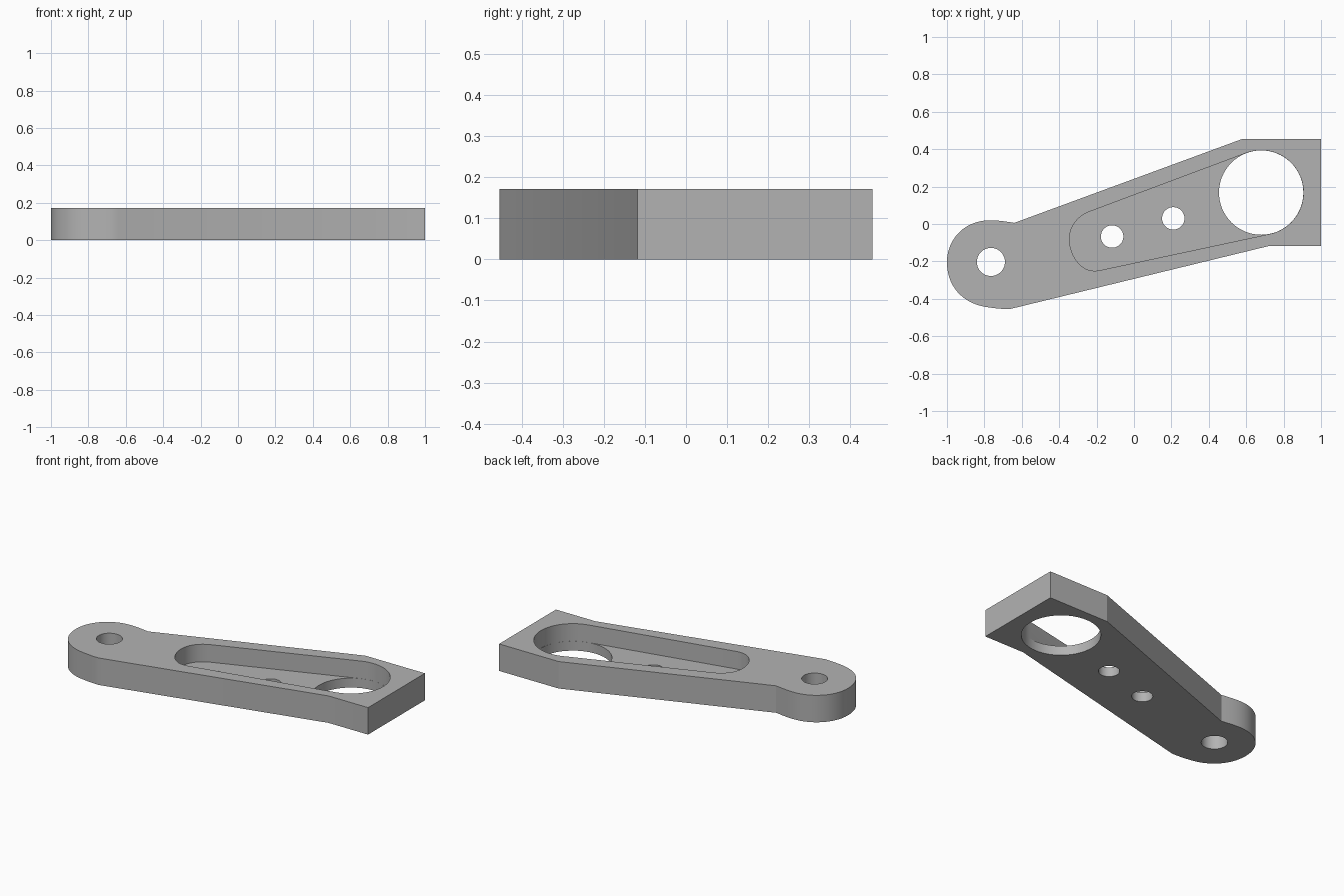
import bpy
import bmesh
import math
from mathutils import Vector
from mathutils.geometry import interpolate_bezier

cube = bpy.data.objects.get("Cube")
if cube:
    bpy.data.objects.remove(cube, do_unlink=True)

HEIGHT = 0.172
FLOOR = 0.06

grey = bpy.data.materials.new("plain_grey")
grey.use_nodes = True
grey.diffuse_color = (0.45, 0.45, 0.45, 1)
grey.node_tree.nodes["Principled BSDF"].inputs["Base Color"].default_value = grey.diffuse_color


def bezier(a, b, c, d, steps=14):
    """Points of one curve segment, without its end point."""
    pts = interpolate_bezier(*(Vector((x, y, 0)) for x, y in (a, b, c, d)), steps + 1)
    return [(p.x, p.y) for p in pts[:-1]]


def arc(cx, cy, r, start, end, steps):
    return [(cx + r * math.cos(math.radians(start + (end - start) * i / steps)),
             cy + r * math.sin(math.radians(start + (end - start) * i / steps)))
            for i in range(steps + 1)]


def prism(name, points, z0, z1):
    """Extrude a flat outline into a closed solid."""
    bm = bmesh.new()
    face = bm.faces.new([bm.verts.new((x, y, z0)) for x, y in points])
    top = bmesh.ops.extrude_face_region(bm, geom=[face])["geom"]
    verts = [v for v in top if isinstance(v, bmesh.types.BMVert)]
    bmesh.ops.translate(bm, verts=verts, vec=(0, 0, z1 - z0))
    bmesh.ops.recalc_face_normals(bm, faces=bm.faces)
    mesh = bpy.data.meshes.new(name)
    bm.to_mesh(mesh)
    bm.free()
    mesh.materials.append(grey)
    obj = bpy.data.objects.new(name, mesh)
    bpy.context.collection.objects.link(obj)
    return obj


# Arm outline: rounded pivot end, tapering sides, square block end
outline = bezier((-0.64, 0.006), (-0.68, 0.012), (-0.72, 0.02), (-0.77, 0.02), 5)
outline += bezier((-0.77, 0.02), (-0.9, 0.02), (-1, -0.075), (-1, -0.205))
outline += bezier((-1, -0.205), (-1, -0.33), (-0.92, -0.42), (-0.8, -0.442))
outline += bezier((-0.8, -0.442), (-0.75, -0.451), (-0.7, -0.455), (-0.665, -0.455), 5)
outline += [(-0.665, -0.455), (-0.64, -0.449), (0.72, -0.118), (1, -0.118),
            (1, 0.455), (0.58, 0.455)]
arm = prism("lever_arm", outline, 0, HEIGHT)

# Tapered pocket, its wide end wrapping round the large bore
pocket = arc(0.68, 0.168, 0.226, 110, -77.7, 40)
pocket += bezier((-0.185, -0.248), (-0.28, -0.268), (-0.345, -0.17), (-0.345, -0.08))
pocket += bezier((-0.345, -0.08), (-0.345, -0.01), (-0.3, 0.043), (-0.235, 0.067))
pocket += [(-0.235, 0.067)]
cutters = [prism("pocket_cutter", pocket, FLOOR, HEIGHT + 0.1)]

# Bores through the full thickness
for name, x, y, r in (("large_bore", 0.68, 0.168, 0.2255),
                      ("pivot_hole", -0.765, -0.203, 0.075),
                      ("outer_hole", 0.21, 0.03, 0.06),
                      ("inner_hole", -0.117, -0.067, 0.06)):
    cutters.append(prism(name + "_cutter", arc(x, y, r, 0, 360, 64)[:-1], -0.1, HEIGHT + 0.1))

bpy.ops.object.select_all(action="DESELECT")
bpy.context.view_layer.objects.active = arm
arm.select_set(True)
for cutter in cutters:
    cutter.hide_render = True
    mod = arm.modifiers.new(cutter.name, "BOOLEAN")
    mod.operation = "DIFFERENCE"
    mod.solver = "EXACT"
    mod.object = cutter
    bpy.ops.object.modifier_apply(modifier=mod.name)
    bpy.data.objects.remove(cutter, do_unlink=True)

bpy.ops.object.shade_smooth_by_angle(angle=math.radians(20))
